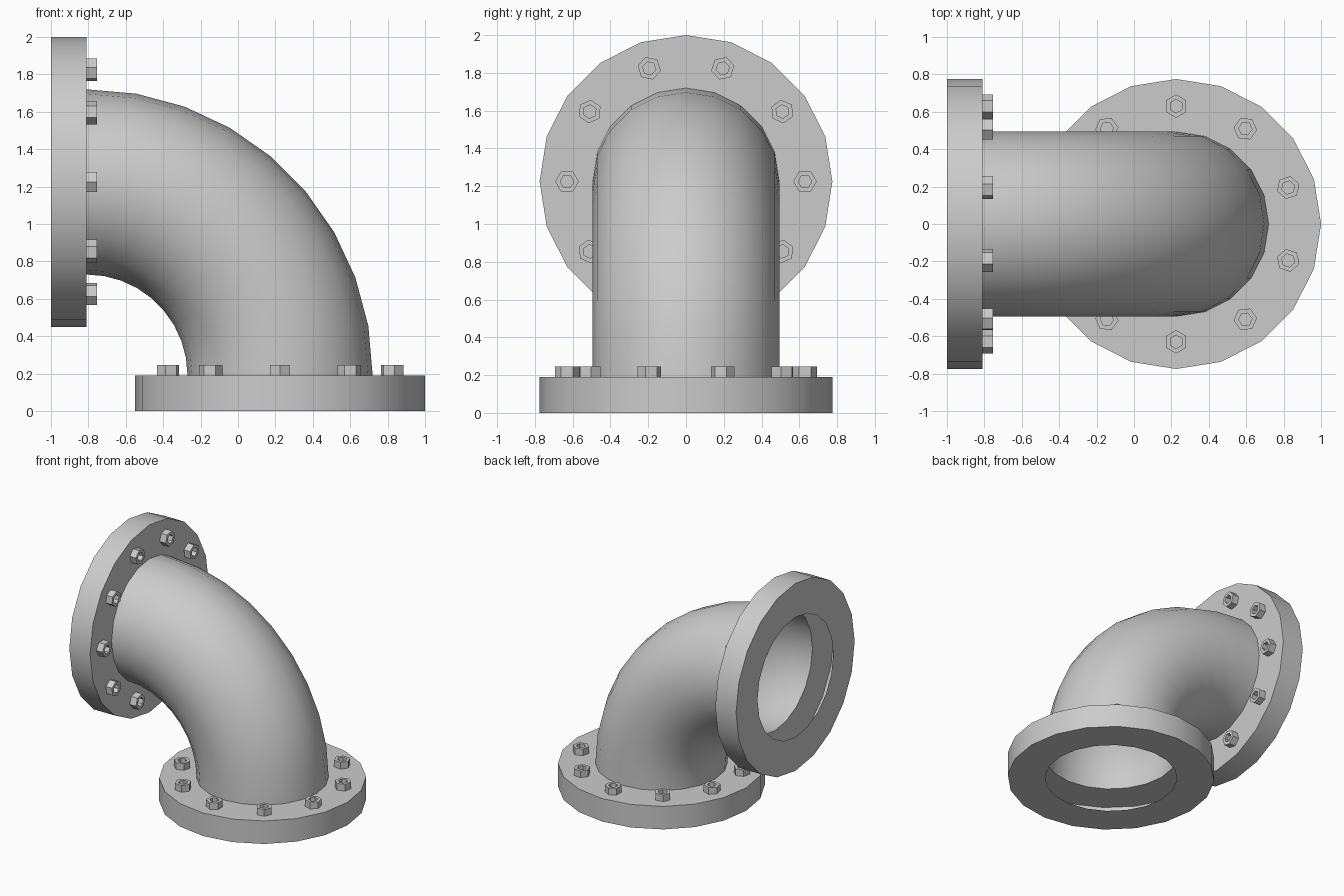
import bpy
import bmesh
from math import sin, cos, pi, radians
from mathutils import Matrix, Vector

cube = bpy.data.objects.get("Cube")
if cube:
    bpy.data.objects.remove(cube, do_unlink=True)

SIDES = 20
PIPE_R, FLANGE_R, FLANGE_H = 0.495, 0.775, 0.19
BEND_R = 1.035
BOLTS, BOLT_CIRCLE = 10, 0.63
NUT_R, NUT_HOLE, NUT_TOP = 0.0625, 0.036, 0.245

metal = bpy.data.materials.new("grey_metal")
metal.use_nodes = True
grey = (0.6, 0.6, 0.6, 1.0)
metal.diffuse_color = grey
metal.node_tree.nodes["Principled BSDF"].inputs["Base Color"].default_value = grey


def skin(name, rings, matrix=Matrix(), smooth=True):
    """Join a row of closed rings of points into one surface."""
    bm = bmesh.new()
    loops = [[bm.verts.new(matrix @ p) for p in ring] for ring in rings]
    for low, high in zip(loops, loops[1:]):
        n = len(low)
        for i in range(n):
            j = (i + 1) % n
            bm.faces.new((low[i], low[j], high[j], high[i]))
    mesh = bpy.data.meshes.new(name)
    bm.to_mesh(mesh)
    bm.free()
    mesh.materials.append(metal)
    obj = bpy.data.objects.new(name, mesh)
    bpy.context.collection.objects.link(obj)
    if smooth:
        bpy.ops.object.select_all(action="DESELECT")
        obj.select_set(True)
        bpy.context.view_layer.objects.active = obj
        bpy.ops.object.shade_smooth_by_angle(angle=radians(30))
    return obj


def lathe(profile, sides):
    """Rings of a (radius, height) profile turned about z."""
    return [[Vector((r * cos(2 * pi * i / sides), r * sin(2 * pi * i / sides), z))
             for i in range(sides)] for r, z in profile]


# Curved pipe: a quarter bend in nine steps
corner = Vector((-0.81, 0, FLANGE_H))
rings = []
for step in range(10):
    t = radians(10 * step)
    out = Vector((cos(t), 0, sin(t)))
    rings.append([corner + out * (BEND_R + PIPE_R * cos(a)) + Vector((0, PIPE_R * sin(a), 0))
                  for a in (-2 * pi * i / SIDES for i in range(SIDES))])
rings = [ring[::-1] for ring in rings]
pipe = skin("pipe_bend", rings)
pipe.data.flip_normals()

# Flange shells, open toward the bore, each with a circle of hexagonal nuts
flange_profile = [(PIPE_R, 0), (FLANGE_R, 0), (FLANGE_R, FLANGE_H), (PIPE_R, FLANGE_H)]
nut_profile = [(NUT_R, FLANGE_H), (NUT_R, NUT_TOP), (NUT_HOLE, NUT_TOP), (NUT_HOLE, FLANGE_H)]
places = {
    "bottom": Matrix.Translation((0.225, 0, 0)),
    "side": Matrix.Translation((-1, 0, FLANGE_H + BEND_R)) @ Matrix.Rotation(pi / 2, 4, "Y"),
}
for label, place in places.items():
    skin(label + "_flange", lathe(flange_profile, SIDES), place)
    for k in range(BOLTS):
        turn = Matrix.Rotation(2 * pi * (k + 0.5) / BOLTS, 4, "Z")
        spot = place @ turn @ Matrix.Translation((BOLT_CIRCLE, 0, 0))
        skin(f"{label}_nut_{k + 1}", lathe(nut_profile, 6), spot, smooth=False)
